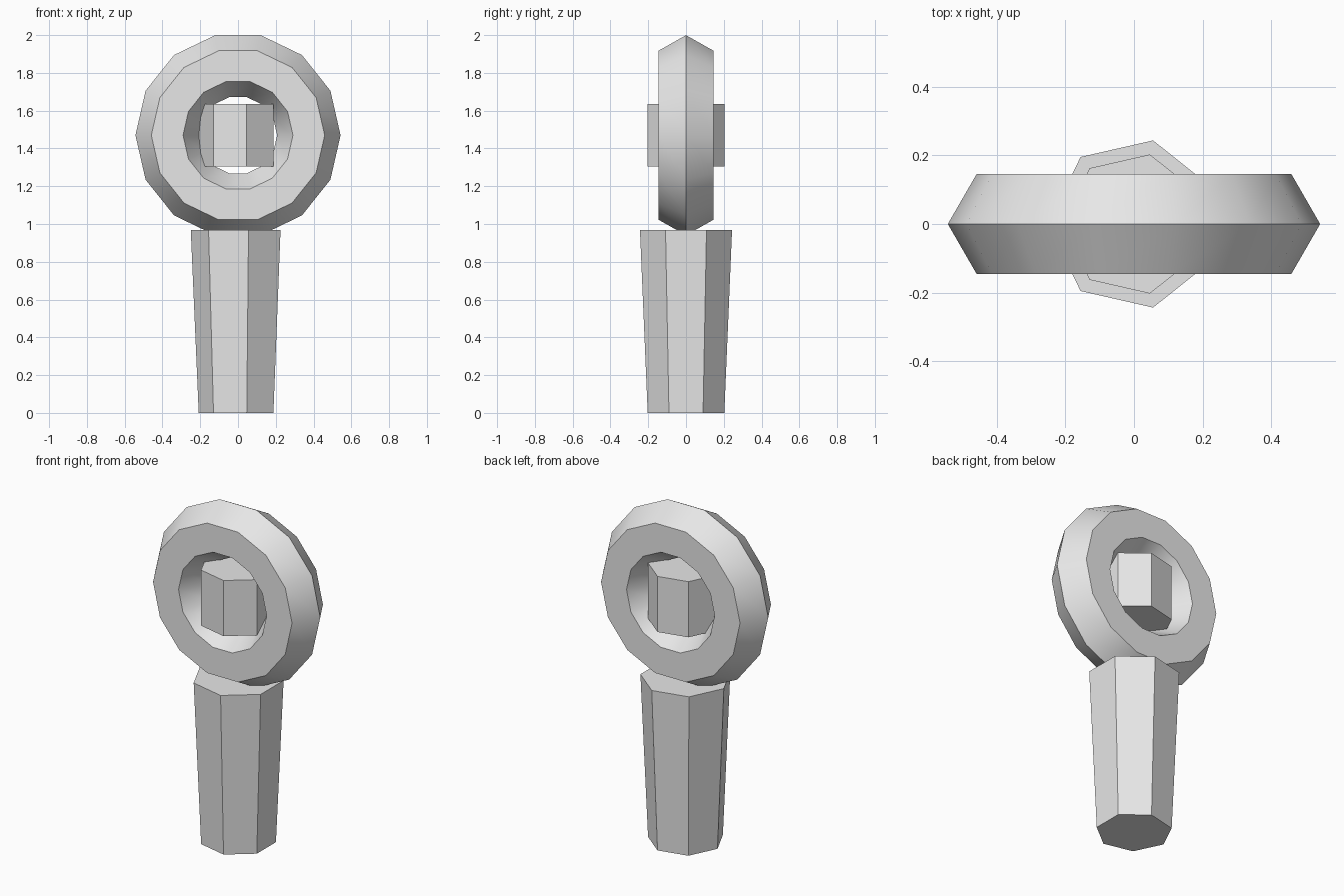
import bpy
import math

cube = bpy.data.objects.get("Cube")
if cube:
    bpy.data.objects.remove(cube, do_unlink=True)

RING_Z = 1.47

grey = bpy.data.materials.new("light grey")
grey.use_nodes = True
colour = (0.8, 0.8, 0.8, 1)
grey.diffuse_color = colour
grey.node_tree.nodes["Principled BSDF"].inputs["Base Color"].default_value = colour


def finish(name):
    """Name and colour the active part and bake its rotation."""
    part = bpy.context.object
    part.name = name
    part.data.materials.append(grey)
    bpy.ops.object.transform_apply(location=False, rotation=True, scale=True)
    return part


def seven_sided(name, bottom_radius, top_radius, bottom, top):
    """Upright seven-sided post with one corner pointing to -x."""
    bpy.ops.mesh.primitive_cone_add(
        vertices=7, radius1=bottom_radius, radius2=top_radius,
        depth=top - bottom, location=(0, 0, (bottom + top) / 2),
        rotation=(0, 0, math.pi / 2))
    return finish(name)


# Tapered handle and the block floating inside the ring
seven_sided("handle", 0.208, 0.25, 0, 0.968)
seven_sided("centre_block", 0.208, 0.208, RING_Z - 0.166, RING_Z + 0.166)

# Upright ring with a six-sided section, smooth around but crisp at the rims
bpy.ops.mesh.primitive_torus_add(
    major_segments=14, minor_segments=6, major_radius=0.375,
    minor_radius=0.168, location=(0, 0, RING_Z), rotation=(math.pi / 2, 0, 0))
finish("ring")
bpy.ops.object.shade_smooth_by_angle(angle=math.radians(30))
